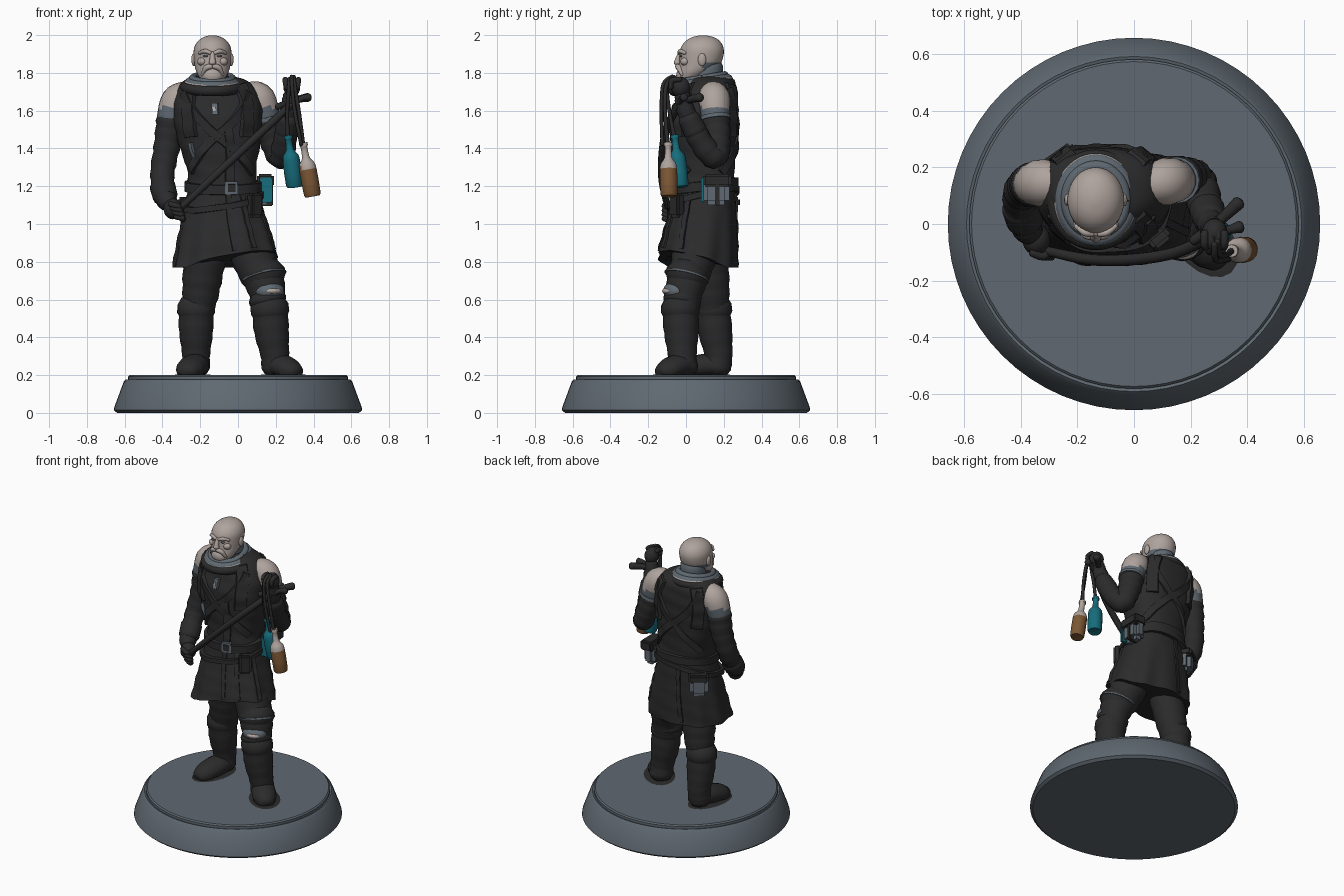
import bpy, bmesh, math
from mathutils import Vector, Matrix

if "Cube" in bpy.data.objects:
    bpy.data.objects.remove(bpy.data.objects["Cube"])


def material(name, r, g, b):
    m = bpy.data.materials.new(name)
    m.diffuse_color = (r, g, b, 1)
    m.use_nodes = True
    m.node_tree.nodes["Principled BSDF"].inputs["Base Color"].default_value = m.diffuse_color
    return m


DARK = material("charcoal cloth", .024, .024, .024)
SLATE = material("slate grey", .115, .14, .165)
SKIN = material("pale skin", .43, .37, .34)
TEAL = material("teal glass", .008, .15, .2)
BROWN = material("amber brown", .2, .095, .035)


def finish(name, bm, mats, rule=None, angle=40):
    bmesh.ops.recalc_face_normals(bm, faces=bm.faces)
    if rule:
        for f in bm.faces:
            f.material_index = int(rule(f.calc_center_median()))
    me = bpy.data.meshes.new(name)
    bm.to_mesh(me)
    bm.free()
    for m in (mats if isinstance(mats, tuple) else (mats,)):
        me.materials.append(m)
    ob = bpy.data.objects.new(name, me)
    bpy.context.collection.objects.link(ob)
    bpy.ops.object.select_all(action='DESELECT')
    bpy.context.view_layer.objects.active = ob
    ob.select_set(True)
    bpy.ops.object.shade_smooth_by_angle(angle=math.radians(angle))
    return ob


def skin_rings(rings):
    bm = bmesh.new()
    vs = [[bm.verts.new(p) for p in r] for r in rings]
    n = len(rings[0])
    for a, b in zip(vs, vs[1:]):
        for i in range(n):
            j = (i + 1) % n
            bm.faces.new((a[i], a[j], b[j], b[i]))
    bm.faces.new(vs[0])
    bm.faces.new(vs[-1])
    return bm


def catmull(pts, n):
    out = []
    for i in range(len(pts) - 1):
        p0, p1, p2, p3 = pts[max(i - 1, 0)], pts[i], pts[i + 1], pts[min(i + 2, len(pts) - 1)]
        for k in range(n):
            t = k / n
            out.append(tuple(.5 * (2 * b + (c - a) * t + (2 * a - 5 * b + 4 * c - d) * t * t
                                   + (3 * b - a - 3 * c + d) * t ** 3)
                             for a, b, c, d in zip(p0, p1, p2, p3)))
    return out + [tuple(pts[-1])]


def tube(name, pts, mats, n=5, seg=16, flat=1, rule=None, minz=-9, fold=0, rounded=True):
    """Tapered limb through (x, y, z, radius) points."""
    P = catmull(pts, n)
    C = [Vector(p[:3]) for p in P]
    R = [p[3] * (1 + fold * math.sin(i * 2.1)) for i, p in enumerate(P)]
    T = [(C[min(i + 1, len(C) - 1)] - C[max(i - 1, 0)]).normalized() for i in range(len(C))]
    if rounded:
        a, b, ra, rb = T[0], T[-1], R[0], R[-1]
        C = [C[0] - a * ra * .6, C[0] - a * ra * .4] + C + [C[-1] + b * rb * .4, C[-1] + b * rb * .6]
        R = [ra * .4, ra * .78] + R + [rb * .78, rb * .4]
        T = [a, a] + T + [b, b]
    u = T[0].cross(Vector((0, 1, 0)) if abs(T[0].z) > .7 else Vector((0, 0, 1))).normalized()
    rings = []
    for i, (c, r, t) in enumerate(zip(C, R, T)):
        if i:
            u = T[i - 1].rotation_difference(t) @ u
        w = t.cross(u).normalized()
        ring = [c + (u * math.cos(2 * math.pi * k / seg) + w * flat * math.sin(2 * math.pi * k / seg)) * r
                for k in range(seg)]
        rings.append([Vector((p.x, p.y, max(p.z, minz))) for p in ring])
    return finish(name, skin_rings(rings), mats, rule, 50)


def ball(name, loc, size, mats, rot=0):
    bm = bmesh.new()
    bmesh.ops.create_uvsphere(bm, u_segments=18, v_segments=12, radius=1)
    bm.transform(Matrix.Translation(loc) @ Matrix.Rotation(rot, 4, 'Z') @ Matrix.Diagonal((*size, 1)))
    return finish(name, bm, mats)


def box(name, loc, size, mats, rot=0, bevel=.012):
    bm = bmesh.new()
    bmesh.ops.create_cube(bm, size=1)
    bm.transform(Matrix.Diagonal((*size, 1)))
    bmesh.ops.bevel(bm, geom=bm.edges[:], offset=bevel, segments=2, affect='EDGES')
    bm.transform(Matrix.Translation(loc) @ Matrix.Rotation(math.radians(rot), 4, 'Z'))
    return finish(name, bm, mats)


# Round display base
prof = [(.64, 0), (.658, .015), (.655, .03), (.605, .165), (.592, .178), (.582, .175), (.582, .192), (.574, .2)]
finish("display_base", skin_rings([[(r * math.cos(a * math.pi / 32), r * math.sin(a * math.pi / 32), z)
                                   for a in range(64)] for r, z in prof]), SLATE, angle=30)

# Coat: cross-sections (cx, cy, z, rx, ry) from hem to neck
COAT = catmull([(-.07, .06, .77, .275, .208), (-.073, .075, .9, .25, .195), (-.078, .09, 1.05, .215, .175),
                (-.08, .1, 1.2, .185, .16), (-.088, .1, 1.3, .185, .157), (-.098, .1, 1.42, .215, .166),
                (-.106, .1, 1.55, .235, .17), (-.11, .115, 1.65, .232, .155), (-.115, .125, 1.72, .205, .14),
                (-.12, .125, 1.76, .165, .115), (-.125, .12, 1.78, .11, .09)], 4)


def surf(deg, z, off=0):
    """Point on the coat at an angle and height (-90 is the front)."""
    z = min(max(z, COAT[0][2]), COAT[-1][2])
    for a, b in zip(COAT, COAT[1:]):
        if a[2] <= z <= b[2]:
            t = (z - a[2]) / (b[2] - a[2])
            cx, cy, _, rx, ry = [p + (q - p) * t for p, q in zip(a, b)]
            break
    A = math.radians(deg)
    c, s = math.cos(A), math.sin(A)
    low = min(max((1.15 - z) / .38, 0), 1)
    wave = off + .009 * low * math.sin(9 * A) + .003 * math.sin(z * 60 + 3 * A) * (z < 1.7)
    sup = lambda v: math.copysign(abs(v) ** .85, v)
    return Vector((cx + (rx + wave) * sup(c), cy + (ry + wave) * sup(s),
                   z + .09 * low * max(0, math.cos(A + math.radians(45)))))


finish("long_coat", skin_rings([[surf(a * 5, r[2]) for a in range(72)] for r in COAT]), DARK)


def band(name, pts, width, mats=DARK, thick=.012):
    """Flat strap lying on the coat through (angle, height) points."""
    P = catmull(pts, 8)
    rings = []
    for i, (a, z) in enumerate(P):
        t = (surf(*P[min(i + 1, len(P) - 1)]) - surf(*P[max(i - 1, 0)])).normalized()
        n = (surf(a, z, .05) - surf(a, z)).normalized()
        w = n.cross(t).normalized() * width / 2
        p = surf(a, z)
        rings.append([p - n * .01 - w, p - n * .01 + w, p + n * thick + w * .9, p + n * thick - w * .9])
    finish(name, skin_rings(rings), mats)


# Chest straps, lapels, belts and skirt edges
band("chest_strap_a", [(-140, 1.7), (-110, 1.55), (-75, 1.4), (-30, 1.27)], .05)
band("chest_strap_b", [(-42, 1.7), (-72, 1.55), (-110, 1.4), (-150, 1.28)], .05)
band("back_strap_a", [(135, 1.72), (105, 1.55), (70, 1.4), (30, 1.27)], .05)
band("back_strap_b", [(42, 1.72), (70, 1.55), (105, 1.4), (150, 1.28)], .045)
for n, a in enumerate((-128, -52, 52, 128)):
    band("vest_panel_%d" % n, [(a, 1.74), (a, 1.6), (a, 1.46)], .08)
band("waist_belt", [(a, 1.2 + .02 * math.sin(math.radians(a))) for a in range(-180, 181, 30)], .055, thick=.018)
band("hip_belt", [(a, 1.13 + .06 * math.cos(math.radians(a - 60))) for a in range(-180, 181, 30)], .035, thick=.022)
for n, a in enumerate((-84, -62, -25, 100)):
    band("skirt_edge_%d" % n, [(a, 1.17), (a, 1), (a + 3, .79)], .03, thick=.009)
band("coat_front_flap", [(-80, 1.5), (-78, 1.35), (-82, 1.2)], .05)
band("buckle", [(-88, 1.19), (-80, 1.19), (-72, 1.19)], .075, SLATE, .026)
band("buckle_inner", [(-85, 1.19), (-80, 1.19), (-75, 1.19)], .045, DARK, .031)
band("pendant", [(-92, 1.64), (-92, 1.58)], .035, SLATE, .022)
band("pendant_bead", [(-93, 1.62), (-92, 1.6)], .018, SKIN, .028)
band("side_tag", [(-130, 1.43), (-129, 1.35)], .02, SLATE, .017)

# Scarf and collar
for name, r, ry, z, rad, m in (("coat_collar", .145, .15, 1.725, .028, DARK), ("scarf", .118, .135, 1.745, .03, SLATE),
                               ("scarf_fold", .105, .12, 1.77, .02, SLATE), ("scarf_trim", .14, .155, 1.752, .008, SKIN)):
    tube(name, [(-.135 + r * math.cos(a * math.pi / 8), .085 + ry * math.sin(a * math.pi / 8),
                 z + .02 * math.sin(a * math.pi / 8), rad) for a in range(17)], m, n=3, seg=10, rounded=False)

# Head with beard and face
HX = -.135
head = catmull([(.0, 1.745, .03, .03), (.01, 1.765, .06, .055), (.04, 1.8, .083, .085), (.07, 1.84, .095, .108),
                (.082, 1.89, .1, .116), (.085, 1.93, .098, .114), (.088, 1.965, .08, .094),
                (.09, 1.988, .05, .06), (.09, 1.999, .014, .016)], 3)
finish("head", skin_rings([[(HX + rx * math.cos(a * math.pi / 16), cy + ry * math.sin(a * math.pi / 16), z)
                           for a in range(32)] for cy, z, rx, ry in head]), (SKIN, SLATE),
       lambda c: c.z < 1.86 and c.y > .09)
tube("neck", [(HX, .11, 1.68, .085), (HX, .115, 1.84, .08)], SLATE)
tube("nose", [(HX, -.03, 1.905, .012), (HX, -.042, 1.875, .015), (HX, -.046, 1.853, .02)], SKIN, seg=10)
ball("chin_beard", (HX, -.012, 1.785), (.056, .04, .045), SKIN)
for s, side in ((-1, "left"), (1, "right")):
    tube(side + "_brow", [(HX + s * .012, -.036, 1.905, .01), (HX + s * .04, -.03, 1.915, .012),
                          (HX + s * .07, -.006, 1.905, .009)], SKIN, seg=8)
    tube(side + "_moustache", [(HX + s * .006, -.045, 1.835, .014), (HX + s * .035, -.037, 1.825, .015),
                               (HX + s * .055, -.02, 1.79, .009)], SKIN, seg=8)
    ball(side + "_eye", (HX + s * .036, -.027, 1.889), (.014, .008, .006), SLATE)
    ball(side + "_cheek", (HX + s * .055, -.005, 1.86), (.026, .025, .022), SKIN)
    ball(side + "_ear", (HX + s * .1, .085, 1.87), (.012, .022, .034), SKIN)

# Arms: bare shoulders, sleeves, gloves
low = lambda c: c.z < 1.615
tube("left_shoulder", [(-.27, .14, 1.69, .07), (-.325, .145, 1.65, .084), (-.358, .14, 1.55, .074)], (SKIN, SLATE), rule=low)
tube("right_shoulder", [(.06, .14, 1.69, .07), (.115, .15, 1.66, .084), (.15, .155, 1.56, .074)], (SKIN, SLATE), rule=low)
tube("left_sleeve", [(-.355, .14, 1.55, .078), (-.375, .135, 1.42, .07), (-.4, .1, 1.27, .064),
                     (-.39, .02, 1.16, .06), (-.37, -.03, 1.11, .05)], DARK, n=6, fold=.05)
tube("left_cuff", [(-.4, .06, 1.2, .068), (-.385, .01, 1.145, .066)], DARK)
tube("right_sleeve", [(.15, .155, 1.55, .078), (.185, .165, 1.44, .07), (.225, .15, 1.355, .065),
                      (.25, .07, 1.45, .062), (.27, 0, 1.6, .048), (.28, -.02, 1.68, .042)], DARK, n=6, fold=.05)
tube("right_cuff", [(.258, .05, 1.49, .064), (.268, .015, 1.56, .058)], DARK)
tube("right_arm_band", [(.15, .155, 1.57, .083), (.155, .157, 1.55, .083)], SLATE, rounded=False)
ball("left_glove", (-.345, -.055, 1.08), (.05, .055, .055), DARK)
ball("right_glove", (.285, -.03, 1.725), (.045, .05, .055), DARK)
for k in range(4):
    tube("left_finger_%d" % k, [(-.36 + k * .01, -.1, 1.105 - k * .022, .015), (-.32 + k * .01, -.115, 1.095 - k * .022, .015),
                                (-.295, -.09, 1.08 - k * .02, .013)], DARK, n=3, seg=8)
    tube("right_finger_%d" % k, [(.25 + k * .023, -.03, 1.765, .014), (.25 + k * .023, -.075, 1.76, .015),
                                 (.255 + k * .02, -.08, 1.72, .013)], DARK, n=3, seg=8)

# Sheathed blade carried across the body
tube("scabbard", [(-.33, -.09, 1.06, .016), (-.16, -.125, 1.22, .02), (0, -.125, 1.37, .021), (.15, -.1, 1.51, .021),
                  (.28, -.04, 1.63, .02)], DARK, seg=10)
tube("cross_guard", [(.21, -.06, 1.62, .018), (.3, .01, 1.655, .018), (.37, .075, 1.67, .024)], DARK, seg=10)
tube("hilt", [(.28, -.04, 1.63, .016), (.34, -.02, 1.665, .016), (.375, -.01, 1.67, .022)], DARK, seg=10)


# Bottles hung on cords
def bottle(name, top, bottom, mats, rule=None):
    a, b = Vector(bottom), Vector(top)
    shape = [(0, .034), (.03, .045), (.5, .046), (.62, .038), (.72, .02), (.93, .018), (.94, .023), (1, .022)]
    tube(name, [(*a.lerp(b, t), r) for t, r in shape], mats, n=2, seg=20, rule=rule, rounded=False)


bottle("teal_bottle", (.265, -.06, 1.47), (.3, -.03, 1.2), TEAL)
bottle("amber_bottle", (.345, -.095, 1.43), (.395, -.09, 1.15), (BROWN, SKIN), lambda c: c.z > 1.295)
tube("teal_cord", [(.275, -.06, 1.77, .011), (.27, -.1, 1.72, .011), (.26, -.085, 1.58, .01), (.265, -.06, 1.45, .012)], DARK, seg=8)
tube("amber_cord", [(.295, -.06, 1.78, .011), (.3, -.105, 1.73, .011), (.325, -.11, 1.58, .01), (.345, -.095, 1.41, .012)], DARK, seg=8)
tube("loose_cord", [(.285, -.07, 1.78, .012), (.285, -.12, 1.74, .01), (.3, -.13, 1.6, .01), (.335, -.125, 1.42, .01)], DARK, seg=8)

# Belt pouches
box("side_pouch", (.135, .16, 1.175), (.085, .14, .15), SLATE, bevel=.025)
box("side_pouch_flap", (.145, .165, 1.23), (.09, .15, .07), DARK)
box("side_pouch_strap", (.15, .165, 1.165), (.07, .025, .14), DARK, bevel=.006)
box("side_pouch_front", (.15, .088, 1.18), (.065, .016, .13), TEAL, bevel=.005)
box("back_pouch", (-.25, .215, 1.06), (.12, .08, .14), SLATE, 35, .025)
box("back_pouch_flap", (-.252, .222, 1.115), (.125, .085, .055), DARK, 35)
box("hip_pouch", (.09, -.05, 1.1), (.08, .05, .13), DARK, 40)

# Legs, boots and feet
tube("left_trouser", [(-.165, .1, .92, .115), (-.185, .12, .75, .108), (-.2, .135, .62, .095), (-.22, .145, .5, .08)], DARK, fold=.03)
tube("right_trouser", [(.05, .07, .92, .12), (.1, .03, .78, .115), (.15, -.005, .66, .1), (.165, -.02, .5, .08)], DARK, fold=.03)
tube("left_boot", [(-.222, .14, .55, .093), (-.222, .155, .43, .09), (-.222, .172, .31, .074), (-.222, .165, .24, .075)], DARK, fold=.02)
tube("right_boot", [(.168, -.03, .55, .095), (.178, -.025, .43, .092), (.195, -.02, .31, .076), (.2, -.015, .24, .077)], DARK, fold=.02)
tube("left_boot_cuff", [(-.222, .142, .57, .099), (-.222, .146, .53, .1)], DARK, n=2)
tube("right_boot_cuff", [(.166, -.03, .57, .101), (.17, -.03, .53, .102)], DARK, n=2)
tube("left_foot", [(-.215, .185, .245, .065), (-.23, .1, .25, .078), (-.255, .01, .23, .075), (-.265, -.03, .22, .06)],
     DARK, flat=.8, minz=.2)
tube("right_foot", [(.19, .015, .245, .065), (.225, -.04, .25, .076), (.27, -.09, .23, .075), (.295, -.115, .22, .06)],
     DARK, flat=.8, minz=.2)
ball("left_foot_pad", (-.24, .08, .2), (.1, .17, .005), DARK, -.2)
ball("right_foot_pad", (.24, -.05, .2), (.1, .16, .005), DARK, .7)

# Knee wraps
tube("knee_wrap_upper", [(.135, .01, .74, .116), (.143, .002, .71, .112)], DARK, n=2)
tube("knee_band", [(.137, .005, .725, .121), (.139, .003, .717, .121)], SLATE, n=2, rounded=False)
ball("knee_pad", (.17, -.06, .645), (.078, .06, .05), SLATE, .3)
ball("knee_patch", (.185, -.095, .645), (.045, .03, .018), SKIN, .3)
tube("knee_wrap_lower", [(.155, -.02, .605, .1), (.158, -.022, .59, .099)], DARK, n=2)
